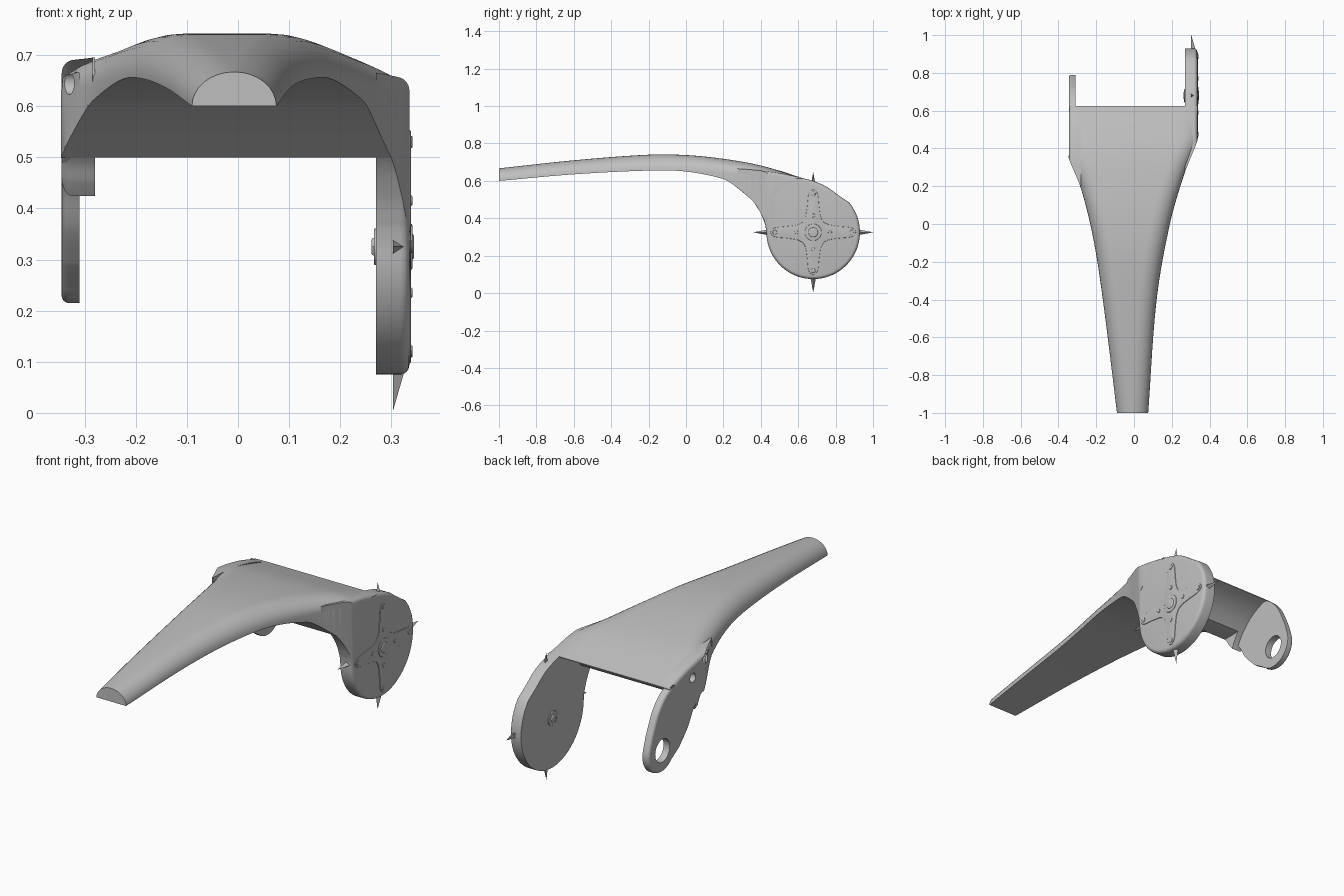
import bpy, bmesh, math
from mathutils import Vector

cube = bpy.data.objects.get("Cube")
if cube:
    bpy.data.objects.remove(cube, do_unlink=True)

grey = bpy.data.materials.new("plain grey")
grey.use_nodes = True
GREY = (0.52, 0.52, 0.52, 1)
grey.diffuse_color = GREY
grey.node_tree.nodes["Principled BSDF"].inputs["Base Color"].default_value = GREY

AXLE_Y, AXLE_Z = 0.68, 0.325      # wheel axle
CLEAR = 0.29                      # wheel clearance radius


def finish(bm, name, angle=35):
    bmesh.ops.recalc_face_normals(bm, faces=bm.faces[:])
    mesh = bpy.data.meshes.new(name)
    bm.to_mesh(mesh)
    bm.free()
    mesh.materials.append(grey)
    obj = bpy.data.objects.new(name, mesh)
    bpy.context.collection.objects.link(obj)
    smooth(obj, angle)
    return obj


def smooth(obj, angle=35):
    bpy.ops.object.select_all(action='DESELECT')
    obj.select_set(True)
    bpy.context.view_layer.objects.active = obj
    bpy.ops.object.shade_smooth_by_angle(angle=math.radians(angle))


def sample(keys, t):
    """Smooth interpolation through (t, value) keys."""
    if t <= keys[0][0]:
        return keys[0][1]
    for i in range(len(keys) - 1):
        (a, va), (b, vb) = keys[i], keys[i + 1]
        if t <= b:
            def slope(k):
                p, q = keys[max(k - 1, 0)], keys[min(k + 1, len(keys) - 1)]
                return (q[1] - p[1]) / (q[0] - p[0])
            h, s = b - a, (t - a) / (b - a)
            return (va * (1 + 2 * s) * (1 - s) ** 2 + vb * s * s * (3 - 2 * s)
                    + h * s * (1 - s) * (slope(i) * (1 - s) - slope(i + 1) * s))
    return keys[-1][1]


def spline(points, steps=6):
    """Smooth open path through 2D points."""
    us = [(i, p[0]) for i, p in enumerate(points)]
    vs = [(i, p[1]) for i, p in enumerate(points)]
    count = (len(points) - 1) * steps
    return [(sample(us, i / steps), sample(vs, i / steps)) for i in range(count + 1)]


def arc(radius, start, end, steps=32):
    out = []
    for i in range(steps + 1):
        a = math.radians(start + (end - start) * i / steps)
        out.append((AXLE_Y + radius * math.cos(a), AXLE_Z + radius * math.sin(a)))
    return out


def prism(name, outline, x_in, x_out, bevel=0.0, axis='X'):
    """Extrude an outline; round only the rim on the outer side."""
    def place(u, v, d):
        return (d, u, v) if axis == 'X' else (u, v, d)
    bm = bmesh.new()
    inner = [bm.verts.new(place(u, v, x_in)) for u, v in outline]
    outer = [bm.verts.new(place(u, v, x_out)) for u, v in outline]
    n = len(outline)
    bm.faces.new(inner)
    rim = bm.faces.new(outer)
    for i in range(n):
        j = (i + 1) % n
        bm.faces.new((inner[i], inner[j], outer[j], outer[i]))
    bmesh.ops.recalc_face_normals(bm, faces=bm.faces[:])
    if bevel:
        bmesh.ops.bevel(bm, geom=list(rim.edges), offset=bevel, segments=4,
                        profile=0.5, affect='EDGES', clamp_overlap=False)
    return finish(bm, name)


def disc(name, y, z, radius, x_in, x_out, bevel=0.0, sides=32):
    ring = [(y + radius * math.cos(math.tau * i / sides),
             z + radius * math.sin(math.tau * i / sides)) for i in range(sides)]
    return prism(name, ring, x_in, x_out, bevel)


def boolean(obj, cutter, operation):
    mod = obj.modifiers.new("cut", 'BOOLEAN')
    mod.operation, mod.solver, mod.object = operation, 'EXACT', cutter
    bpy.context.view_layer.objects.active = obj
    bpy.ops.object.modifier_apply(modifier=mod.name)
    smooth(obj)


# Arm: plan edges, top, underside and edge rounding along y
left_edge = [(-1, -.09), (-.4, -.165), (-.08, -.215), (.185, -.28), (.345, -.345), (.36, -.345), (.7, -.345)]
right_edge = [(-1, .075), (-.4, .12), (0, .19), (.26, .265), (.44, .335), (.46, .335), (.7, .335)]
top_line = [(-1, .667), (-.6, .71), (-.2, .74), (0, .738), (.2, .718), (.4, .682), (.625, .614)]
under_line = [(-1, .6), (-.6, .635), (-.2, .655), (0, .65), (.2, .61), (.26, .574), (.35, .5)]
round_line = [(-1, .067), (-.2, .085), (.2, .075), (.44, .048), (.625, .003)]


def underside(y):
    if y < .35:
        return sample(under_line, y)
    reach = CLEAR ** 2 - (y - AXLE_Y) ** 2
    return max(.5, AXLE_Z + math.sqrt(max(reach, 0)))


bm = bmesh.new()
previous = None
STATIONS, CORNER = 65, 8
for s in range(STATIONS + 1):
    y = -1 + 1.625 * s / STATIONS
    lo, hi = sample(left_edge, y), sample(right_edge, y)
    bottom, top = underside(y), sample(top_line, y)
    rx = min(.0825 + .02 * (y + 1), (hi - lo) / 2 - .0005)
    rz = min(sample(round_line, y), top - bottom - .0005)
    section = [(lo, bottom)]
    for side in (-1, 1):
        for k in range(CORNER + 1):
            a = math.pi / 2 * (k if side < 0 else CORNER - k) / CORNER
            edge = lo + rx if side < 0 else hi - rx
            section.append((edge + side * rx * math.cos(a), top - rz + rz * math.sin(a)))
    section.append((hi, bottom))
    ring = [bm.verts.new((x, y, z)) for x, z in section]
    if previous:
        for i in range(len(ring)):
            j = (i + 1) % len(ring)
            bm.faces.new((previous[i], previous[j], ring[j], ring[i]))
    else:
        bm.faces.new(ring)
    previous = ring
bm.faces.new(previous)
arm = finish(bm, "arm")

# Plan-shaped helper that trims the side plates
ys = [-.1 + .02 * i for i in range(29)] + [1.0]
plan = [(sample(right_edge, y), y) for y in ys] + [(sample(left_edge, y), y) for y in reversed(ys)]
plan_trim = prism("plan_trim", plan, -.1, .9, axis='Z')

# Side plates
front_curve = [(.2, .62), (.26, .574), (.35, .5), (.4, .425), (.425, .36)]
cover_outline = (spline(front_curve) + arc(.25, 182, 400, 60)
                 + spline([(.82, .52), (.74, .575), (.65, .608), (.5, .642), (.35, .66), (.2, .67)]))
disc_cover = prism("disc_cover", cover_outline, .27, .335, .018)

plate_outline = (spline([(.2, .62), (.26, .574), (.35, .5), (.42, .44), (.47, .36), (.54, .285)])
                 + arc(.11, 225, 380)
                 + spline([(.765, .42), (.71, .53), (.63, .604), (.5, .642), (.35, .66), (.2, .67)]))
axle_plate = prism("axle_plate", plate_outline, -.31, -.345, .014)

shoulder_outline = (spline([(.2, .695), (.35, .685), (.5, .655), (.62, .613)])
                    + arc(CLEAR, 102, 160, 16)
                    + spline([(.385, .45), (.35, .5), (.26, .574), (.2, .62)]))
shoulder = prism("shoulder", shoulder_outline, -.28, -.345, .02)

for part in (disc_cover, axle_plate, shoulder):
    boolean(part, plan_trim, 'INTERSECT')

# Axle hole and two fixing holes
holes = [disc("axle_hole_cutter", AXLE_Y, AXLE_Z, .058, -.4, -.25),
         disc("rear_hole_cutter", .438, .60, .022, -.4, -.29),
         disc("front_hole_cutter", .308, .645, .022, -.4, -.3)]
boolean(axle_plate, holes[0], 'DIFFERENCE')
for cutter in holes[1:]:
    for part in (arm, axle_plate, shoulder):
        boolean(part, cutter, 'DIFFERENCE')
for helper in holes + [plan_trim]:
    bpy.data.objects.remove(helper, do_unlink=True)

# Four-armed star plate with small rivets, and hub on both faces
quarter = spline([(.055, -.055), (.085, -.04), (.14, -.032), (.205, -.024), (.228, 0),
                  (.205, .024), (.14, .032), (.085, .04)]) 
star = []
for turn in range(4):
    c, s = round(math.cos(turn * math.pi / 2)), round(math.sin(turn * math.pi / 2))
    star += [(AXLE_Y + c * u - s * v, AXLE_Z + s * u + c * v) for u, v in quarter]
    for name, reach, radius in (("inner_rivet", .09, .01), ("outer_rivet", .205, .012)):
        disc(name, AXLE_Y + c * reach, AXLE_Z + s * reach, radius, .334, .341, .002, 16)
prism("star_plate", star, .33, .338, .002)
disc("outer_hub", AXLE_Y, AXLE_Z, .045, .33, .341, .003)
disc("outer_hub_cap", AXLE_Y, AXLE_Z, .026, .335, .344, .005)
disc("inner_hub", AXLE_Y, AXLE_Z, .036, .275, .266, .003)
disc("inner_hub_cap", AXLE_Y, AXLE_Z, .02, .275, .261, .005, 6)

# Four pointed spikes round the rim
for turn in range(4):
    a = turn * math.pi / 2
    out = Vector((0, math.cos(a), math.sin(a)))
    side = Vector((0, -math.sin(a), math.cos(a)))
    centre = Vector((0, AXLE_Y, AXLE_Z))
    bm = bmesh.new()
    base = [bm.verts.new(centre + out * .235 + side * w + Vector((x, 0, 0)))
            for x, w in ((.303, -.016), (.303, .016), (.328, 0))]
    tip = bm.verts.new(centre + out * .322 + Vector((.303, 0, 0)))
    bm.faces.new(base)
    for i in range(3):
        bm.faces.new((base[i], base[(i + 1) % 3], tip))
    finish(bm, "rim_spike", 10)
